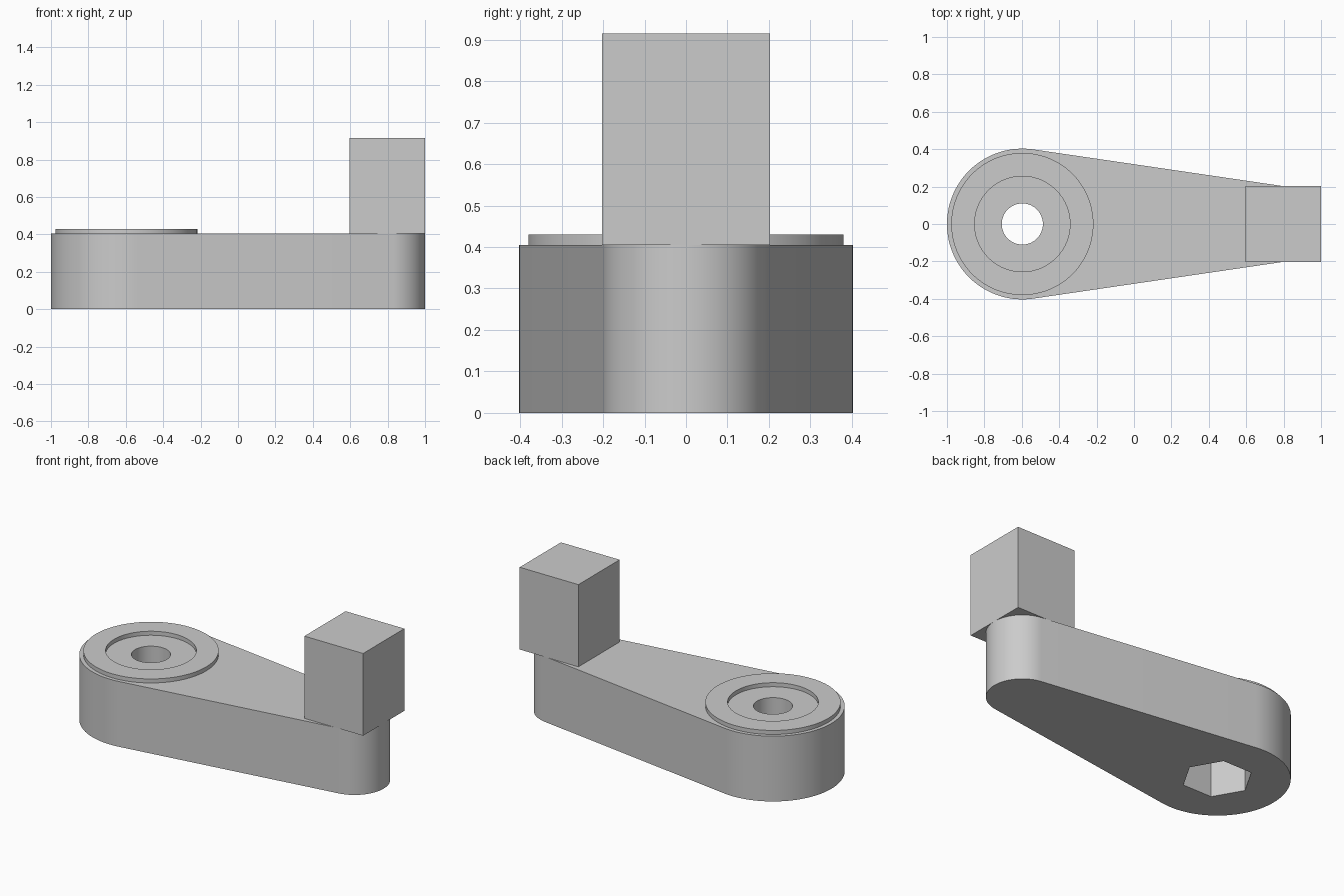
import bpy, bmesh
from math import sin, cos, pi, acos

if "Cube" in bpy.data.objects:
    bpy.data.objects.remove(bpy.data.objects["Cube"], do_unlink=True)

HUB_X, HUB_R = -0.597, 0.403    # wide pivot end
TIP_X, TIP_R = 0.8, 0.2         # narrow handle end
ARM_H, BOSS_H, TOP = 0.405, 0.43, 0.915

grey = bpy.data.materials.new("light grey")
grey.use_nodes = True
grey.diffuse_color = (0.6, 0.6, 0.6, 1)
grey.node_tree.nodes["Principled BSDF"].inputs["Base Color"].default_value = (0.6, 0.6, 0.6, 1)


def arc(cx, r, start, end, n):
    """Points from angle start to end, both included."""
    angles = [start + (end - start) * i / n for i in range(n + 1)]
    return [(cx + r * cos(a), r * sin(a)) for a in angles]


def prism(name, outline, z0, z1):
    """Extrude a flat outline from z0 up to z1."""
    bm = bmesh.new()
    base = bm.faces.new([bm.verts.new((x, y, z0)) for x, y in outline])
    new = bmesh.ops.extrude_face_region(bm, geom=[base])["geom"]
    bmesh.ops.translate(bm, vec=(0, 0, z1 - z0),
                        verts=[v for v in new if isinstance(v, bmesh.types.BMVert)])
    bmesh.ops.recalc_face_normals(bm, faces=bm.faces)
    mesh = bpy.data.meshes.new(name)
    bm.to_mesh(mesh)
    bm.free()
    mesh.materials.append(grey)
    ob = bpy.data.objects.new(name, mesh)
    bpy.context.collection.objects.link(ob)
    return ob


def disc(r, n):
    return arc(HUB_X, r, 0, 2 * pi, n)[:-1]


def cut(ob, cutter):
    """Subtract the cutter, then remove it."""
    mod = ob.modifiers.new("cut", "BOOLEAN")
    mod.operation, mod.solver, mod.object = "DIFFERENCE", "EXACT", cutter
    bpy.context.view_layer.objects.active = ob
    bpy.ops.object.modifier_apply(modifier=mod.name)
    bpy.data.objects.remove(cutter, do_unlink=True)


def smooth(ob):
    bpy.ops.object.select_all(action="DESELECT")
    ob.select_set(True)
    bpy.context.view_layer.objects.active = ob
    bpy.ops.object.shade_smooth_by_angle(angle=pi / 6)


# Tapered arm: two round ends joined by tangent sides
tangent = acos((TIP_R - HUB_R) / (TIP_X - HUB_X))
tangent = pi - tangent
outline = (arc(HUB_X, HUB_R, tangent, 2 * pi - tangent, 64)
           + arc(TIP_X, TIP_R, -tangent, tangent, 48))
arm = prism("crank_arm", outline, 0, ARM_H)

# Hexagonal pocket below, round bolt hole through the top
cut(arm, prism("hex_cutter", disc(0.198, 6), -0.1, 0.25))
cut(arm, prism("hole_cutter", disc(0.11, 64), 0.2, 0.6))
smooth(arm)

# Raised ring around the hole
ring = prism("boss_ring", disc(0.38, 96), ARM_H, BOSS_H)
cut(ring, prism("recess_cutter", disc(0.255, 96), 0.3, 0.6))
smooth(ring)

# Square handle block on the narrow end
prism("handle_block", [(0.597, -0.202), (1, -0.202), (1, 0.202), (0.597, 0.202)], ARM_H, TOP)
